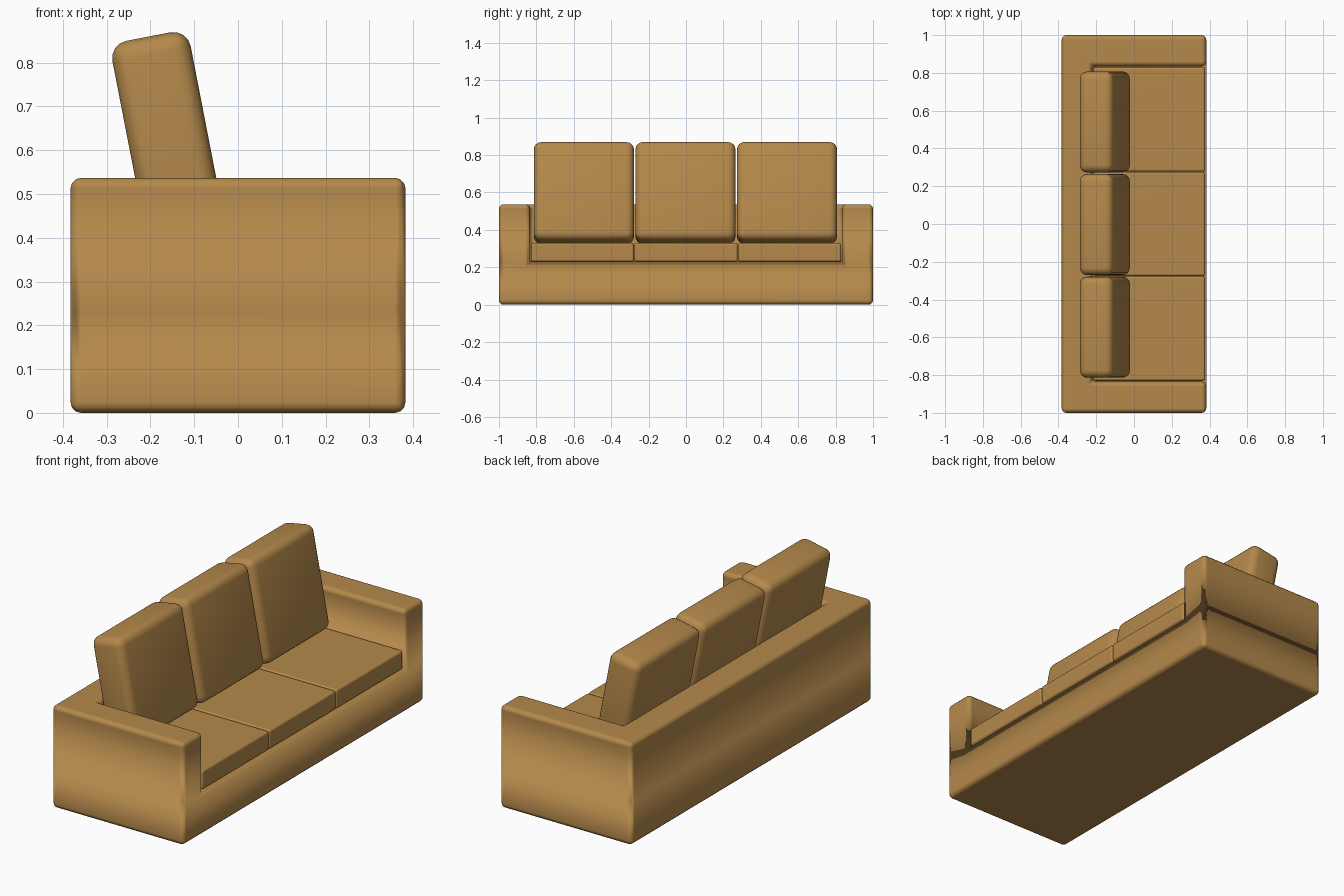
import bpy, bmesh, math
from mathutils import Matrix, Vector

cube = bpy.data.objects.get("Cube")
if cube:
    bpy.data.objects.remove(cube, do_unlink=True)

# Tan upholstery
fabric = bpy.data.materials.new("tan_fabric")
fabric.use_nodes = True
color = (0.46, 0.25, 0.07, 1)
fabric.diffuse_color = color
bsdf = fabric.node_tree.nodes["Principled BSDF"]
bsdf.inputs["Base Color"].default_value = color
bsdf.inputs["Roughness"].default_value = 0.9


def box(size, centre):
    bm = bmesh.new()
    bmesh.ops.create_cube(bm, size=1)
    bmesh.ops.scale(bm, vec=size, verts=bm.verts)
    bmesh.ops.translate(bm, vec=centre, verts=bm.verts)
    return bm


def finish(bm, name, radius, segments=3, weighted=False):
    bmesh.ops.recalc_face_normals(bm, faces=bm.faces)
    mesh = bpy.data.meshes.new(name)
    bm.to_mesh(mesh)
    bm.free()
    mesh.materials.append(fabric)
    mesh.shade_smooth()
    obj = bpy.data.objects.new(name, mesh)
    bpy.context.collection.objects.link(obj)
    bevel = obj.modifiers.new("soft_edges", "BEVEL")
    bevel.width = radius
    bevel.segments = segments
    bevel.limit_method = "ANGLE"
    if weighted:
        obj.modifiers.new("even_shading", "WEIGHTED_NORMAL")
    return obj


# Frame: a base block whose rim is raised into the back and both arms
DEPTH, BASE_TOP, RIM_TOP = 0.765, 0.23, 0.537
ARM_IN, BACK_IN = 0.835, -0.22
bm = box((DEPTH, 2, BASE_TOP), (0, 0, BASE_TOP / 2))
for point, normal in (((0, ARM_IN, 0), (0, 1, 0)), ((0, -ARM_IN, 0), (0, 1, 0)),
                      ((BACK_IN, 0, 0), (1, 0, 0))):
    bmesh.ops.bisect_plane(bm, geom=bm.verts[:] + bm.edges[:] + bm.faces[:],
                           plane_co=point, plane_no=normal)
rim = []
for f in bm.faces:
    c = f.calc_center_median()
    if f.normal.z > 0.9 and (abs(c.y) > ARM_IN or c.x < BACK_IN):
        rim.append(f)
raised = bmesh.ops.extrude_face_region(bm, geom=rim)["geom"]
top = [v for v in raised if isinstance(v, bmesh.types.BMVert)]
bmesh.ops.translate(bm, vec=(0, 0, RIM_TOP - BASE_TOP), verts=top)
bmesh.ops.dissolve_limit(bm, angle_limit=0.01, verts=bm.verts, edges=bm.edges)
finish(bm, "sofa_frame", 0.024, weighted=True)

# Three seat cushions and three leaning back cushions
PITCH = 0.543
LEAN = Matrix.Rotation(math.radians(-11), 4, "Y")
for i, side in enumerate(("right", "middle", "left")):
    y = (i - 1) * PITCH
    seat = box((0.592, 0.552, 0.1), (0.081, (i - 1) * 0.554, 0.28))
    finish(seat, side + "_seat_cushion", 0.012, weighted=True)

    back = box((0.182, 0.535, 0.535), (0, 0, 0))
    back.transform(Matrix.Translation(Vector((-0.154, y - 0.003, 0.597))) @ LEAN)
    finish(back, side + "_back_cushion", 0.04, segments=4)
